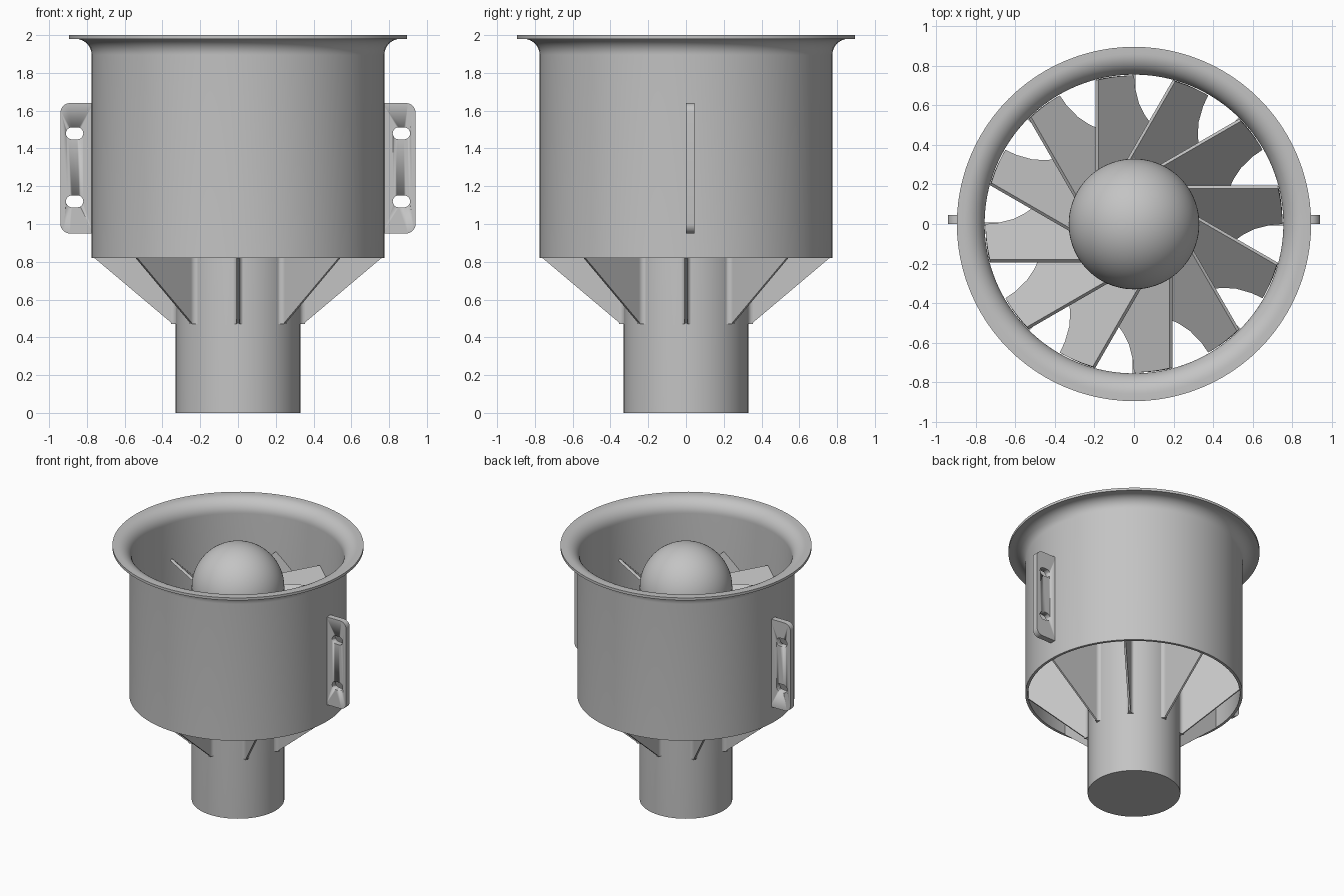
import bpy, bmesh, math
from math import sin, cos, pi, sqrt

cube = bpy.data.objects.get("Cube")
if cube:
    bpy.data.objects.remove(cube, do_unlink=True)

grey = bpy.data.materials.new("light_grey")
grey.use_nodes = True
COLOUR = (0.55, 0.55, 0.55, 1)
grey.diffuse_color = COLOUR
grey.node_tree.nodes["Principled BSDF"].inputs["Base Color"].default_value = COLOUR


def finish(name, bm, smooth=True):
    bmesh.ops.recalc_face_normals(bm, faces=bm.faces)
    mesh = bpy.data.meshes.new(name)
    bm.to_mesh(mesh)
    bm.free()
    mesh.materials.append(grey)
    ob = bpy.data.objects.new(name, mesh)
    bpy.context.collection.objects.link(ob)
    if smooth:
        bpy.ops.object.select_all(action='DESELECT')
        ob.select_set(True)
        bpy.context.view_layer.objects.active = ob
        bpy.ops.object.shade_smooth_by_angle(angle=math.radians(35))
    return ob


def arc(cx, cy, r, a0, a1, n):
    """Points on an arc, angles in degrees."""
    angles = [math.radians(a0 + (a1 - a0) * i / n) for i in range(n + 1)]
    return [(cx + r * cos(a), cy + r * sin(a)) for a in angles]


def lathe(name, profile, closed, steps=96):
    bm = bmesh.new()
    vs = [bm.verts.new((r, 0, z)) for r, z in profile]
    edges = [bm.edges.new(p) for p in zip(vs, vs[1:])]
    if closed:
        edges.append(bm.edges.new((vs[-1], vs[0])))
    bmesh.ops.spin(bm, geom=vs + edges, axis=(0, 0, 1), cent=(0, 0, 0),
                   angle=2 * pi, steps=steps, use_duplicate=False)
    bmesh.ops.remove_doubles(bm, verts=bm.verts, dist=1e-5)
    return finish(name, bm)


def prism(bm, outline, place, a, b):
    """Extrude a 2D outline from a to b; place maps (u, v, w) to a 3D point."""
    low = [bm.verts.new(place(u, v, a)) for u, v in outline]
    high = [bm.verts.new(place(u, v, b)) for u, v in outline]
    bm.faces.new(low[::-1])
    bm.faces.new(high)
    n = len(outline)
    for i in range(n):
        j = (i + 1) % n
        bm.faces.new((low[i], low[j], high[j], high[i]))


def turned(x, y, z, a):
    return (x * cos(a) - y * sin(a), x * sin(a) + y * cos(a), z)


# Duct with a flared inlet lip
duct = [(0.755, 0.82)] + arc(0.86, 1.895, 0.105, 180, 90, 12) + [(0.895, 2.0), (0.895, 1.98)]
duct += arc(0.86, 1.895, 0.085, 90, 180, 12) + [(0.775, 0.82)]
lathe("duct", duct, True)

# Motor body with domed spinner
HUB = 0.33
lathe("hub", [(0, 0), (HUB, 0)] + arc(0, 1.67, HUB, 0, 90, 24), False)

# Fan blades: flat pitched plates with a concave trailing edge
LEAD, TOP, TIP = -0.18, 1.62, 0.75
tip = [(x, sqrt(TIP ** 2 - x * x)) for x in [LEAD + 0.18 * i / 6 for i in range(7)]]
trail = [(0.005, 0.69), (0.025, 0.61), (0.055, 0.55), (0.09, 0.5), (0.14, 0.445), (0.2, 0.4), (0.2, 0.24)]
blade = [(LEAD, 0.25)] + tip + trail
bm = bmesh.new()
for k in range(12):
    turn = k * pi / 6
    prism(bm, blade,
          lambda u, v, w: turned(u - w, v, TOP - (u - LEAD) - w, turn), 0, 0.014)
finish("fan_blades", bm, False)

# Stator vanes with filleted roots
VANE_TOP, HALF, FIL = 1.15, 0.007, 0.03
side = [(0.32, 0.47), (0.345, 0.47), (0.76, 0.82), (0.76, VANE_TOP), (0.32, VANE_TOP)]
root = [(0.31, -HALF - FIL)] + arc(HUB - 0.004 + FIL, -HALF - FIL, FIL, 180, 90, 6)
root += [(r, -t) for r, t in reversed(root)]
bm = bmesh.new()
for k in range(8):
    turn = k * pi / 4
    prism(bm, side, lambda u, v, w: turned(u, w, v, turn), -HALF, HALF)
    prism(bm, root, lambda u, v, w: turned(u, v, w, turn), 0.47, VANE_TOP)
finish("stator_vanes", bm)

# Mounting brackets with two slots each
RAD = 0.05
plate = [(0.765, 0.95)] + arc(0.94 - RAD, 0.95 + RAD, RAD, -90, 0, 8)
plate += arc(0.94 - RAD, 1.64 - RAD, RAD, 0, 90, 8) + [(0.765, 1.64)]
for name, s in (("left_bracket", 1), ("right_bracket", -1)):
    place = lambda u, v, w: (s * u, w, v)
    bm = bmesh.new()
    prism(bm, plate, place, 0, 0.045)
    bracket = finish(name, bm)
    bm = bmesh.new()
    for z in (1.12, 1.48):
        slot = arc(0.879, z, 0.032, -90, 90, 10) + arc(0.851, z, 0.032, 90, 270, 10)
        prism(bm, slot, place, -0.05, 0.1)
    cutter = finish(name + "_slot_cutter", bm)
    cut = bracket.modifiers.new("slots", 'BOOLEAN')
    cut.operation = 'DIFFERENCE'
    cut.solver = 'EXACT'
    cut.object = cutter
    bpy.context.view_layer.objects.active = bracket
    bpy.ops.object.select_all(action='DESELECT')
    bracket.select_set(True)
    bpy.ops.object.modifier_move_to_index(modifier=cut.name, index=0)
    bpy.ops.object.modifier_apply(modifier=cut.name)
    bpy.data.objects.remove(cutter, do_unlink=True)
